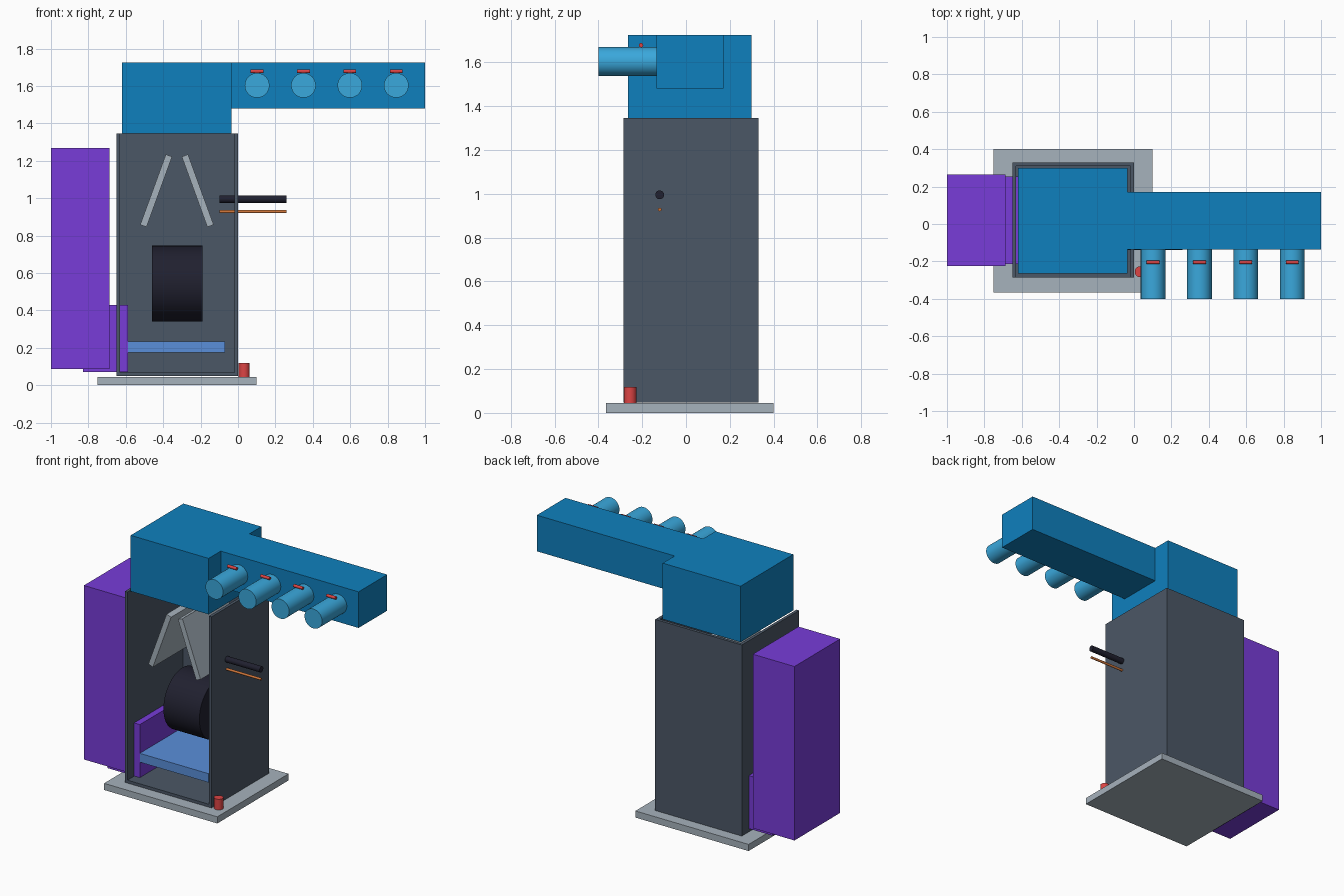
import bpy, bmesh
from math import radians, pi

if "Cube" in bpy.data.objects:
    bpy.data.objects.remove(bpy.data.objects["Cube"], do_unlink=True)


def material(name, hex_code):
    """Flat material from an sRGB hex code, converted to linear."""
    srgb = [int(hex_code[i:i + 2], 16) / 255 for i in (0, 2, 4)]
    rgba = [c / 12.92 if c <= 0.04045 else ((c + 0.055) / 1.055) ** 2.4 for c in srgb] + [1]
    mat = bpy.data.materials.new(name)
    mat.use_nodes = True
    mat.diffuse_color = rgba
    mat.node_tree.nodes["Principled BSDF"].inputs["Base Color"].default_value = rgba
    return mat


deep_blue = material("deep blue", "0F80BE")
sky_blue = material("sky blue", "3AA8DC")
shelf_blue = material("shelf blue", "5A8FDA")
purple = material("purple", "783CD8")
slate = material("slate grey", "4B5766")
light_grey = material("light grey", "A6B2BC")
near_black = material("near black", "20202F")
copper = material("copper", "D0763A")
red = material("red", "DC4444")


def box(name, mat, x, y, z, tilt=0):
    """Box from (min, max) ranges, optionally tilted about y."""
    bpy.ops.mesh.primitive_cube_add(size=1, location=[sum(r) / 2 for r in (x, y, z)])
    ob = bpy.context.object
    ob.name = name
    ob.scale = [r[1] - r[0] for r in (x, y, z)]
    bpy.ops.object.transform_apply(location=False, rotation=False, scale=True)
    ob.rotation_euler.y = radians(tilt)
    ob.data.materials.append(mat)
    return ob


def cylinder(name, mat, center, radius, length, axis="Z"):
    turn = {"X": (0, pi / 2, 0), "Y": (pi / 2, 0, 0), "Z": (0, 0, 0)}[axis]
    bpy.ops.mesh.primitive_cylinder_add(vertices=48, radius=radius, depth=length,
                                        location=center, rotation=turn)
    ob = bpy.context.object
    ob.name = name
    ob.data.materials.append(mat)
    bpy.ops.object.shade_smooth_by_angle()
    return ob


# Base plate and button
box("base_plate", light_grey, (-0.75, 0.10), (-0.365, 0.40), (0, 0.045))
cylinder("base_button", red, (0.033, -0.255, 0.08), 0.029, 0.075)

# Cabinet: thin shell, open at the front and top
cabinet = box("cabinet", slate, (-0.65, 0), (-0.285, 0.33), (0.048, 1.345))
bm = bmesh.new()
bm.from_mesh(cabinet.data)
openings = [f for f in bm.faces if f.normal.y < -0.5 or f.normal.z > 0.5]
bmesh.ops.delete(bm, geom=openings, context="FACES")
bm.to_mesh(cabinet.data)
bm.free()
shell = cabinet.modifiers.new("walls", "SOLIDIFY")
shell.thickness = 0.02
shell.offset = -1
shell.use_even_offset = True

# Side hopper with a chute reaching into the cabinet
box("side_hopper", purple, (-1, -0.687), (-0.225, 0.265), (0.087, 1.268))
box("hopper_chute", purple, (-0.83, -0.587), (-0.215, 0.255), (0.07, 0.43))

# Cabinet interior
box("shelf", shelf_blue, (-0.587, -0.07), (-0.215, 0.255), (0.175, 0.235))
cylinder("drum", near_black, (-0.325, 0.06, 0.543), 0.203, 0.27, "X")
for side, label in ((-1, "right"), (1, "left")):
    cx = -0.3265 + side * 0.111
    box("funnel_plate_" + label, light_grey, (cx - 0.018, cx + 0.018),
        (-0.215, 0.255), (0.84, 1.24), -side * 20)

# Rods through the side wall
cylinder("thick_rod", near_black, (0.08, -0.12, 0.995), 0.02, 0.36, "X")
cylinder("thin_rod", copper, (0.08, -0.12, 0.928), 0.008, 0.36, "X")

# Head and arm
box("head", deep_blue, (-0.62, -0.035), (-0.265, 0.30), (1.345, 1.725))
box("arm", deep_blue, (-0.036, 1), (-0.135, 0.172), (1.48, 1.725))

# Row of nozzles, each with a small marker on top
for i in range(4):
    x = 0.102 + i * 0.248
    cylinder(f"nozzle_{i + 1}", sky_blue, (x, -0.26, 1.603), 0.066, 0.28, "Y")
    cylinder(f"nozzle_marker_{i + 1}", red, (x, -0.205, 1.678), 0.01, 0.068, "X")
